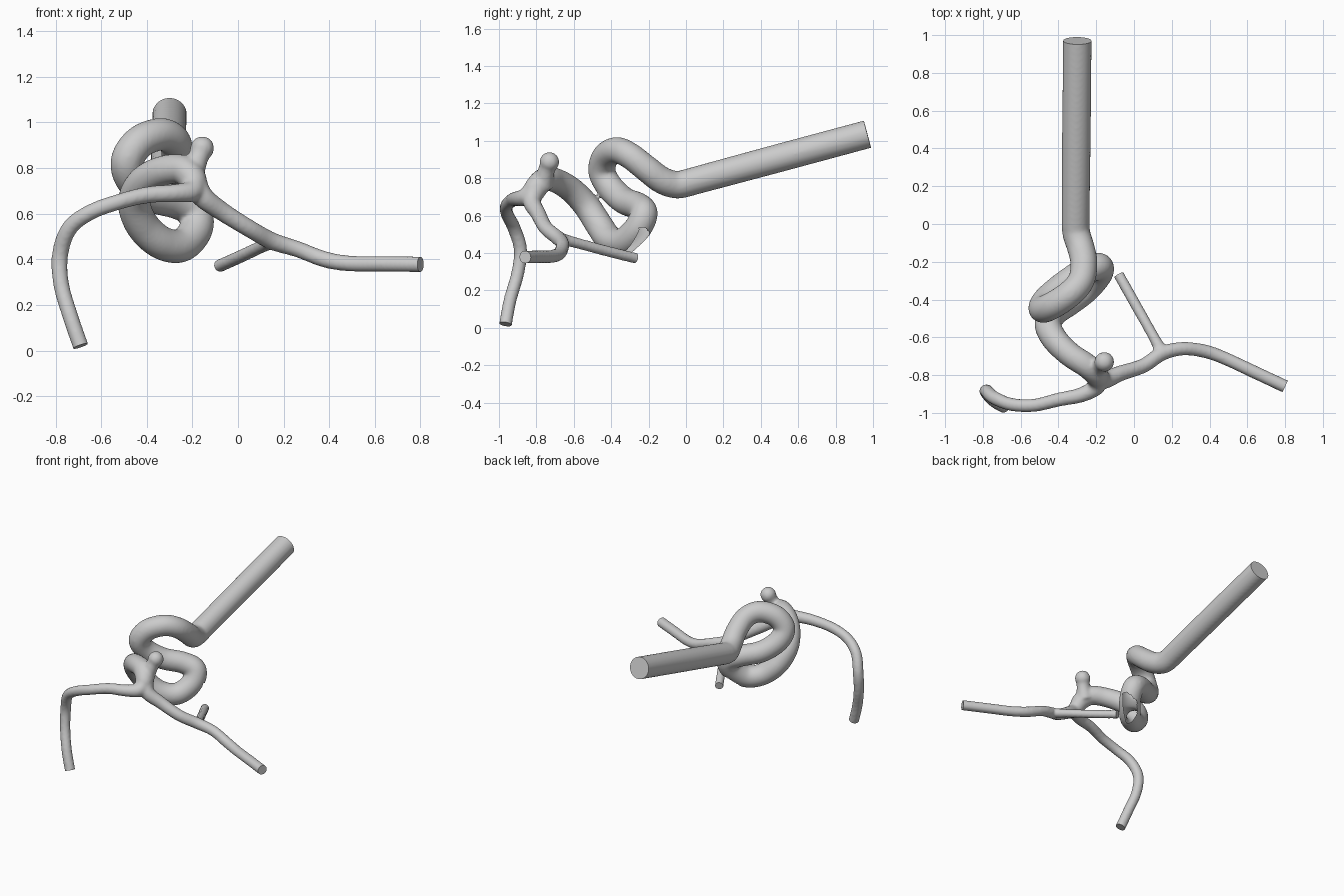
import bpy, bmesh
from mathutils import Vector

if "Cube" in bpy.data.objects:
    bpy.data.objects.remove(bpy.data.objects["Cube"])

vessels = bpy.data.curves.new("vessel_paths", 'CURVE')
vessels.dimensions = '3D'
vessels.bevel_depth = 1.0
vessels.bevel_resolution = 8
vessels.use_fill_caps = True
cuts = []          # (end point, outward direction) of every flat vessel end


def smooth_path(pts, steps=8):
    """Catmull-Rom interpolation of (x, y, z, radius) points."""
    p = [Vector(q) for q in pts]
    p = [2 * p[0] - p[1]] + p + [2 * p[-1] - p[-2]]
    out = []
    for a, b, c, d in zip(p, p[1:], p[2:], p[3:]):
        for i in range(steps):
            t = i / steps
            out.append(0.5 * (2 * b + (c - a) * t + (2 * a - 5 * b + 4 * c - d) * t * t
                              + (3 * b - a - 3 * c + d) * t ** 3))
    return out + [p[-2]]


def tube(pts, open_end=False):
    path = smooth_path(pts)
    if open_end:   # overshoot, trimmed flat later
        end = path[-1].to_3d()
        direction = (end - path[-2].to_3d()).normalized()
        cuts.append((end, direction))
        path.append(Vector((*(end + direction * 0.05), path[-1][3])))
    s = vessels.splines.new('POLY')
    s.points.add(len(path) - 1)
    for sp, q in zip(s.points, path):
        sp.co = (q[0], q[1], q[2], 1)
        sp.radius = q[3] + 0.001


# straight inlet trunk
tube([(-.31, -.02, .768, .073), (-.305, .45, .895, .075), (-.30, .97, 1.035, .075)], True)

# double-looped siphon
tube([(-.31, .03, .78, .073), (-.305, -.05, .765, .073), (-.28, -.13, .79, .072),
      (-.265, -.21, .85, .071), (-.28, -.30, .92, .070), (-.34, -.37, .948, .071),
      (-.43, -.43, .915, .072), (-.485, -.45, .835, .072), (-.465, -.405, .75, .072),
      (-.38, -.33, .68, .072), (-.27, -.255, .65, .072), (-.19, -.225, .61, .073),
      (-.185, -.26, .53, .073), (-.25, -.34, .46, .073), (-.34, -.41, .475, .073),
      (-.42, -.465, .55, .073), (-.455, -.53, .65, .071), (-.42, -.61, .735, .068),
      (-.34, -.69, .785, .065), (-.25, -.75, .795, .064), (-.20, -.80, .755, .060),
      (-.19, -.83, .71, .050)])

# left branch
tube([(-.20, -.80, .75, .055), (-.20, -.86, .70, .046), (-.28, -.905, .69, .039),
      (-.40, -.93, .682, .036), (-.53, -.96, .65, .034), (-.65, -.955, .605, .034),
      (-.74, -.92, .535, .035), (-.78, -.885, .42, .035), (-.775, -.90, .29, .034),
      (-.735, -.94, .15, .034), (-.69, -.965, .02, .034)], True)

# right branch
tube([(-.20, -.79, .76, .058), (-.16, -.825, .68, .048), (-.07, -.79, .61, .041),
      (.05, -.75, .535, .038), (.15, -.685, .48, .038), (.26, -.66, .445, .035),
      (.38, -.675, .40, .035), (.49, -.715, .382, .034), (.64, -.785, .38, .034),
      (.80, -.86, .378, .034)], True)

# thin side branch
tube([(.15, -.685, .48, .034), (.10, -.59, .455, .028), (.01, -.43, .412, .028),
      (-.08, -.27, .372, .028)], True)

# neck of the bulge
tube([(-.21, -.77, .76, .06), (-.18, -.75, .83, .045), (-.16, -.73, .885, .045)])

# join all tubes and the rounded bulge into one skin
path_obj = bpy.data.objects.new("vessel_paths", vessels)
bpy.context.collection.objects.link(path_obj)
dg = bpy.context.evaluated_depsgraph_get()
raw = bpy.data.meshes.new_from_object(path_obj.evaluated_get(dg))
bm = bmesh.new()
bm.from_mesh(raw)
ball = bmesh.ops.create_uvsphere(bm, u_segments=24, v_segments=16, radius=.053)
bmesh.ops.translate(bm, verts=ball["verts"], vec=(-.157, -.73, .887))
bm.to_mesh(raw)
bm.free()
bpy.data.objects.remove(path_obj)

obj = bpy.data.objects.new("blood_vessel", raw)
bpy.context.collection.objects.link(obj)
rm = obj.modifiers.new("skin", 'REMESH')
rm.mode = 'VOXEL'
rm.voxel_size = 0.0095
sm = obj.modifiers.new("soften", 'SMOOTH')
sm.factor = 0.5
sm.iterations = 8
dg = bpy.context.evaluated_depsgraph_get()
skin = bpy.data.meshes.new_from_object(obj.evaluated_get(dg))
obj.modifiers.clear()

# trim the vessel ends flat
bm = bmesh.new()
bm.from_mesh(skin)
for end, direction in cuts:
    faces = [f for f in bm.faces if (f.calc_center_median() - end).length < 0.16]
    geom = list({v for f in faces for v in f.verts}) + list({e for f in faces for e in f.edges}) + faces
    cut = bmesh.ops.bisect_plane(bm, geom=geom, plane_co=end, plane_no=direction,
                                 clear_outer=True)
    rim = [e for e in cut["geom_cut"] if isinstance(e, bmesh.types.BMEdge)]
    bmesh.ops.holes_fill(bm, edges=rim, sides=0)
bmesh.ops.recalc_face_normals(bm, faces=bm.faces[:])
bm.to_mesh(skin)
bm.free()
obj.data = skin

bpy.context.view_layer.objects.active = obj
obj.select_set(True)
bpy.ops.object.shade_smooth_by_angle(angle=0.7)
